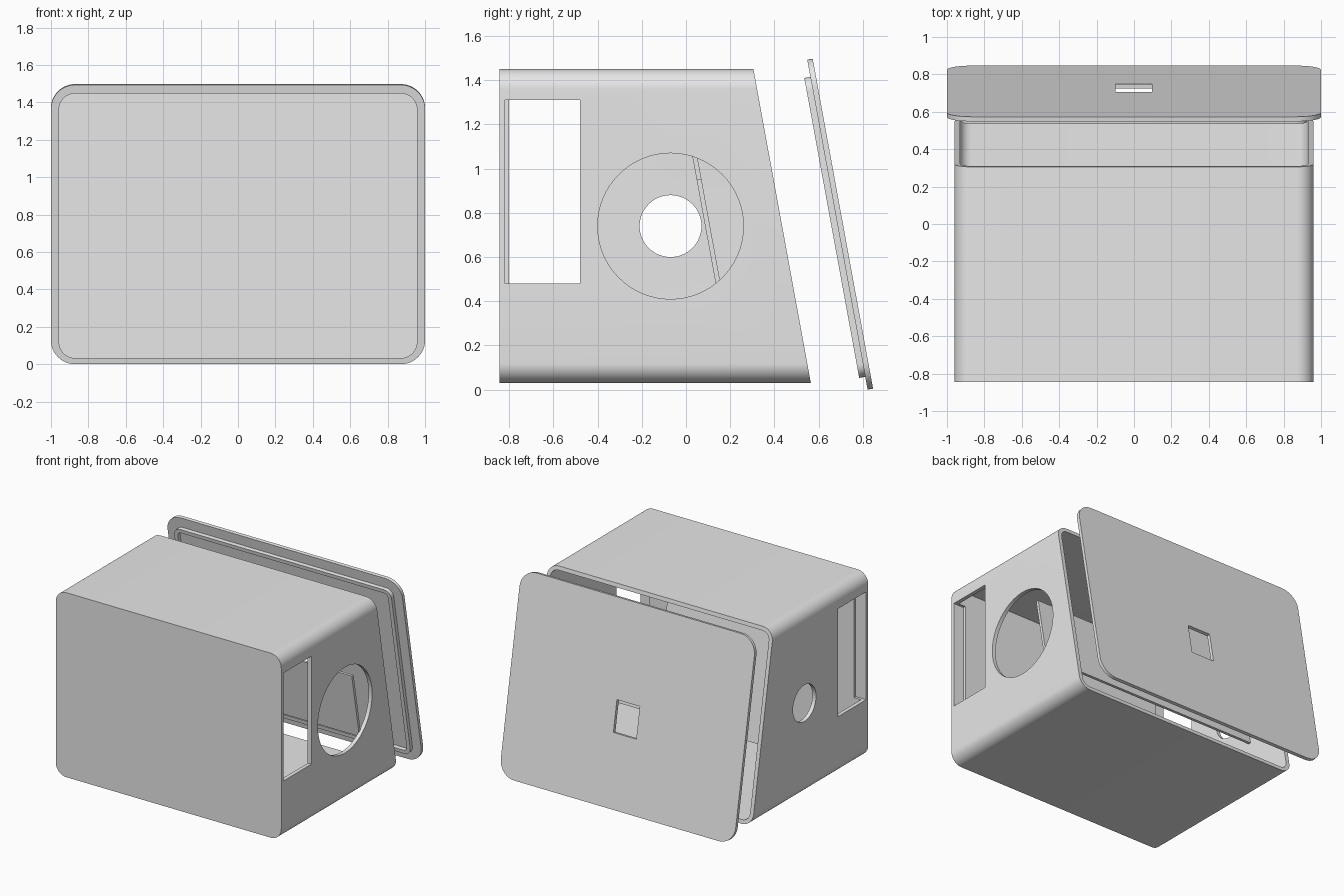
import bpy, bmesh, math
from mathutils import Vector

cube = bpy.data.objects.get("Cube")
if cube:
    bpy.data.objects.remove(cube, do_unlink=True)

grey = bpy.data.materials.new("plain grey")
grey.use_nodes = True
grey.diffuse_color = (0.8, 0.8, 0.8, 1)
grey.node_tree.nodes["Principled BSDF"].inputs["Base Color"].default_value = (0.8, 0.8, 0.8, 1)

SLOPE = 0.183                     # backward lean of the open end
TILT = math.atan(SLOPE)


def rounded_rect(half_w, half_h, radius, steps=12):
    """Outline of a rounded rectangle, counter-clockwise."""
    points = []
    for corner, (sx, sy) in enumerate([(1, 1), (-1, 1), (-1, -1), (1, -1)]):
        for i in range(steps + 1):
            a = math.pi / 2 * (corner + i / steps)
            points.append((sx * (half_w - radius) + radius * math.cos(a),
                           sy * (half_h - radius) + radius * math.sin(a)))
    return points


def skin(name, loops, cap=True, closed=False):
    """Joins successive loops of points, with end caps or as a closed ring."""
    bm = bmesh.new()
    rings = [[bm.verts.new(p) for p in loop] for loop in loops]
    pairs = list(zip(rings, rings[1:])) + ([(rings[-1], rings[0])] if closed else [])
    for a, b in pairs:
        for i in range(len(a)):
            j = (i + 1) % len(a)
            bm.faces.new((a[i], a[j], b[j], b[i]))
    if cap:
        bm.faces.new(rings[0][::-1])
        bm.faces.new(rings[-1])
    bmesh.ops.recalc_face_normals(bm, faces=bm.faces)
    mesh = bpy.data.meshes.new(name)
    bm.to_mesh(mesh)
    bm.free()
    mesh.materials.append(grey)
    obj = bpy.data.objects.new(name, mesh)
    bpy.context.collection.objects.link(obj)
    return obj


def activate(obj):
    bpy.ops.object.select_all(action='DESELECT')
    obj.select_set(True)
    bpy.context.view_layer.objects.active = obj


def cut(obj, cutter):
    """Subtracts a cutter and removes it."""
    cutter.hide_render = True
    mod = obj.modifiers.new("cut", 'BOOLEAN')
    mod.operation = 'DIFFERENCE'
    mod.solver = 'EXACT'
    mod.object = cutter
    activate(obj)
    bpy.ops.object.modifier_apply(modifier=mod.name)
    bpy.data.objects.remove(cutter, do_unlink=True)


def smooth(obj):
    activate(obj)
    bpy.ops.object.shade_smooth_by_angle(angle=math.radians(30))


# Housing: hollow rounded box with a slanted open back
def mouth_y(z):
    return 0.565 - SLOPE * (z - 0.03)


outer = [(x, z + 0.74) for x, z in rounded_rect(0.96, 0.71, 0.09)]
inner = [(x, z + 0.74) for x, z in rounded_rect(0.93, 0.68, 0.06)]
housing = skin("housing", [
    [(x, -0.845, z) for x, z in outer],
    [(x, mouth_y(z), z) for x, z in outer],
    [(x, mouth_y(z), z) for x, z in inner],
    [(x, -0.80, z) for x, z in inner]])

# Side openings: a tall window each side, a large and a small round port
for side, radius in ((1, 0.33), (-1, 0.14)):
    bpy.ops.mesh.primitive_cube_add(size=1, location=(side * 0.97, -0.65, 0.895))
    window = bpy.context.object
    window.scale = (0.2, 0.34, 0.83)
    cut(housing, window)
    bpy.ops.mesh.primitive_cylinder_add(vertices=64, radius=radius, depth=0.2,
                                        location=(side * 0.97, -0.07, 0.74),
                                        rotation=(0, math.pi / 2, 0))
    cut(housing, bpy.context.object)
smooth(housing)

# Inner partition: stepped slanted plate
profile = [(-0.935, 0.45), (0.935, 0.45), (0.935, 0.95),
           (0.15, 0.95), (0.15, 1.3), (-0.935, 1.3)]
skin("inner_partition", [[(x, 0.03 - SLOPE * (z - 1.05) + t, z) for x, z in profile]
                         for t in (0, 0.022)])

# Back cover: leaning rounded plate with a locating rib
centre = Vector((0, 0.71, 0.751))
up = Vector((0, -math.sin(TILT), math.cos(TILT)))
out = Vector((0, math.cos(TILT), math.sin(TILT)))


def on_cover(points, depth, shift=0):
    return [centre + Vector((x, 0, 0)) + up * (h + shift) - out * depth for x, h in points]


plate = rounded_rect(1.0, 0.759, 0.13)
cover = skin("back_cover", [on_cover(plate, d) for d in (0, 0.025)])
rib_out, rib_in = rounded_rect(0.925, 0.69, 0.06), rounded_rect(0.895, 0.66, 0.03)
rib = skin("cover_rib", [on_cover(rib_out, 0.024, -0.01), on_cover(rib_out, 0.053, -0.01),
                         on_cover(rib_in, 0.053, -0.01), on_cover(rib_in, 0.024, -0.01)],
           cap=False, closed=True)

# Cable slot through the cover
slot = [(-0.1, -0.21), (0.095, -0.21), (0.095, 0.03), (-0.1, 0.03)]
cut(cover, skin("slot_cutter", [on_cover(slot, d) for d in (-0.1, 0.1)]))
smooth(cover)
smooth(rib)
